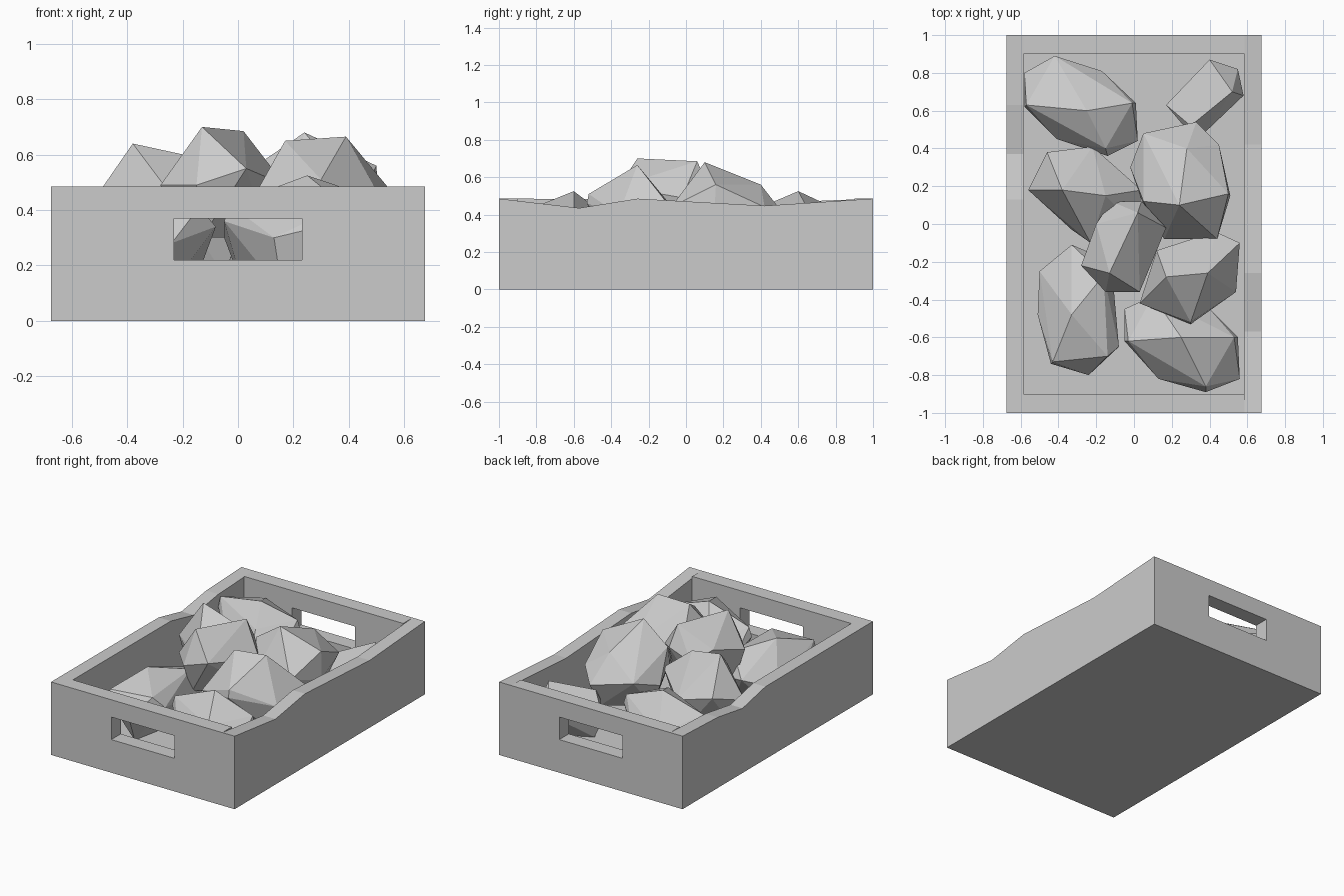
import bpy, bmesh
from mathutils import Vector

if "Cube" in bpy.data.objects:
    bpy.data.objects.remove(bpy.data.objects["Cube"])

W, L, H, T = 0.675, 1.0, 0.485, 0.09   # half width, half length, height, side thickness


def add_object(name, bm):
    bmesh.ops.recalc_face_normals(bm, faces=bm.faces)
    mesh = bpy.data.meshes.new(name)
    bm.to_mesh(mesh)
    bm.free()
    obj = bpy.data.objects.new(name, mesh)
    bpy.context.collection.objects.link(obj)
    return obj


def box(name, x0, x1, y0, y1, z0, z1):
    bm = bmesh.new()
    bmesh.ops.create_cube(bm, size=1)
    for v in bm.verts:
        v.co = Vector(((x0 + x1) / 2 + v.co.x * (x1 - x0),
                       (y0 + y1) / 2 + v.co.y * (y1 - y0),
                       (z0 + z1) / 2 + v.co.z * (z1 - z0)))
    return add_object(name, bm)


def side_wall(name, x0, x1, top):
    """Plank with an uneven top edge, extruded across x."""
    bm = bmesh.new()
    profile = [(-L, 0), (-L, H)] + top + [(L, H), (L, 0)]
    face = bm.faces.new([bm.verts.new((x0, y, z)) for y, z in profile])
    ext = bmesh.ops.extrude_face_region(bm, geom=[face])
    moved = [g for g in ext["geom"] if isinstance(g, bmesh.types.BMVert)]
    bmesh.ops.translate(bm, verts=moved, vec=(x1 - x0, 0, 0))
    return add_object(name, bm)


def rock(name, z_mid, z_low, outline, peaks):
    """Faceted stone: hull of a wavering girdle, a smaller base and peak points."""
    bm = bmesh.new()
    n = len(outline)
    cx = sum(p[0] for p in outline) / n
    cy = sum(p[1] for p in outline) / n
    for i, (x, y) in enumerate(outline):
        bm.verts.new((x, y, z_mid + (0.03 if i % 2 else -0.03)))
        if i % 2 == 0:
            bm.verts.new((cx + (x - cx) * 0.75, cy + (y - cy) * 0.75, z_low))
    for p in peaks:
        bm.verts.new(p)
    bmesh.ops.convex_hull(bm, input=bm.verts)
    loose = [v for v in bm.verts if not v.link_faces]
    bmesh.ops.delete(bm, geom=loose, context='VERTS')
    return add_object(name, bm)


# Crate: floor, worn side walls, end walls with hand holes
box("crate_floor", -W + T, W - T, -0.9, 0.9, 0, 0.1)
side_wall("right_wall", W - T, W, [(-0.57, 0.435), (-0.26, H), (0.42, 0.447)])
side_wall("left_wall", -W, -W + T, [(0.13, 0.482), (0.37, 0.43), (0.63, 0.47)])
cutter = box("hand_hole_cutter", -0.232, 0.232, -1.2, 1.2, 0.22, 0.37)
cutter.hide_render = True
cutter.hide_viewport = True
cutter.display_type = 'WIRE'
for name, y0, y1 in (("front_wall", -L, -0.9), ("back_wall", 0.9, L)):
    wall = box(name, -W + T, W - T, y0, y1, 0, H)
    mod = wall.modifiers.new("hand_hole", 'BOOLEAN')
    mod.operation = 'DIFFERENCE'
    mod.solver = 'EXACT'
    mod.object = cutter

# Lower layer of rocks
rock("rock_back_left", 0.36, 0.1,
     [(-.58, .8), (-.42, .89), (-.17, .81), (.01, .64), (.02, .44), (-.14, .36), (-.41, .45), (-.58, .62)],
     [(-.25, .6, .525), (-.01, .64, .45), (-.15, .4, .44), (-.57, .63, .46)])
rock("rock_back_right", 0.26, 0.1,
     [(.17, .63), (.4, .87), (.55, .82), (.58, .68), (.37, .48), (.28, .5)],
     [(.52, .7, .42), (.3, .52, .35)])
rock("rock_front_left", 0.31, 0.1,
     [(-.5, -.25), (-.33, -.11), (-.12, -.2), (-.08, -.65), (-.24, -.8), (-.44, -.74), (-.51, -.48)],
     [(-.33, -.48, .48), (-.16, -.27, .43), (-.14, -.7, .41), (-.43, -.73, .4)])
rock("rock_front_right", 0.33, 0.1,
     [(-.05, -.45), (.1, -.38), (.4, -.45), (.55, -.6), (.56, -.82), (.38, -.89), (.13, -.82), (-.05, -.62)],
     [(.25, -.6, .525), (.38, -.86, .42), (-.03, -.62, .42), (.53, -.6, .43)])
rock("rock_middle_left", 0.41, 0.16,
     [(-.56, .18), (-.46, .38), (-.22, .41), (.04, .18), (.02, -.02), (-.23, -.1), (-.33, -.03)],
     [(-.38, .18, .64), (-.15, .15, .59)])

# Upper layer of rocks
rock("rock_middle_right", 0.41, 0.22,
     [(-.02, .3), (.05, .48), (.33, .54), (.45, .42), (.51, .15), (.44, -.08), (.16, -.08), (.05, .1)],
     [(.24, .1, .68), (.28, .4, .56), (.5, .16, .56), (.05, .12, .55)])
rock("rock_top_centre", 0.52, 0.3,
     [(-.28, -.22), (-.2, 0), (-.12, .12), (.04, .12), (.17, -.02), (.03, -.36), (-.15, -.36)],
     [(-.13, -.26, .70), (.02, .06, .685)])
rock("rock_top_right", 0.43, 0.22,
     [(.03, -.42), (.12, -.14), (.43, -.04), (.56, -.1), (.54, -.36), (.3, -.53)],
     [(.39, -.26, .665), (.17, -.28, .65), (.3, -.52, .51)])
